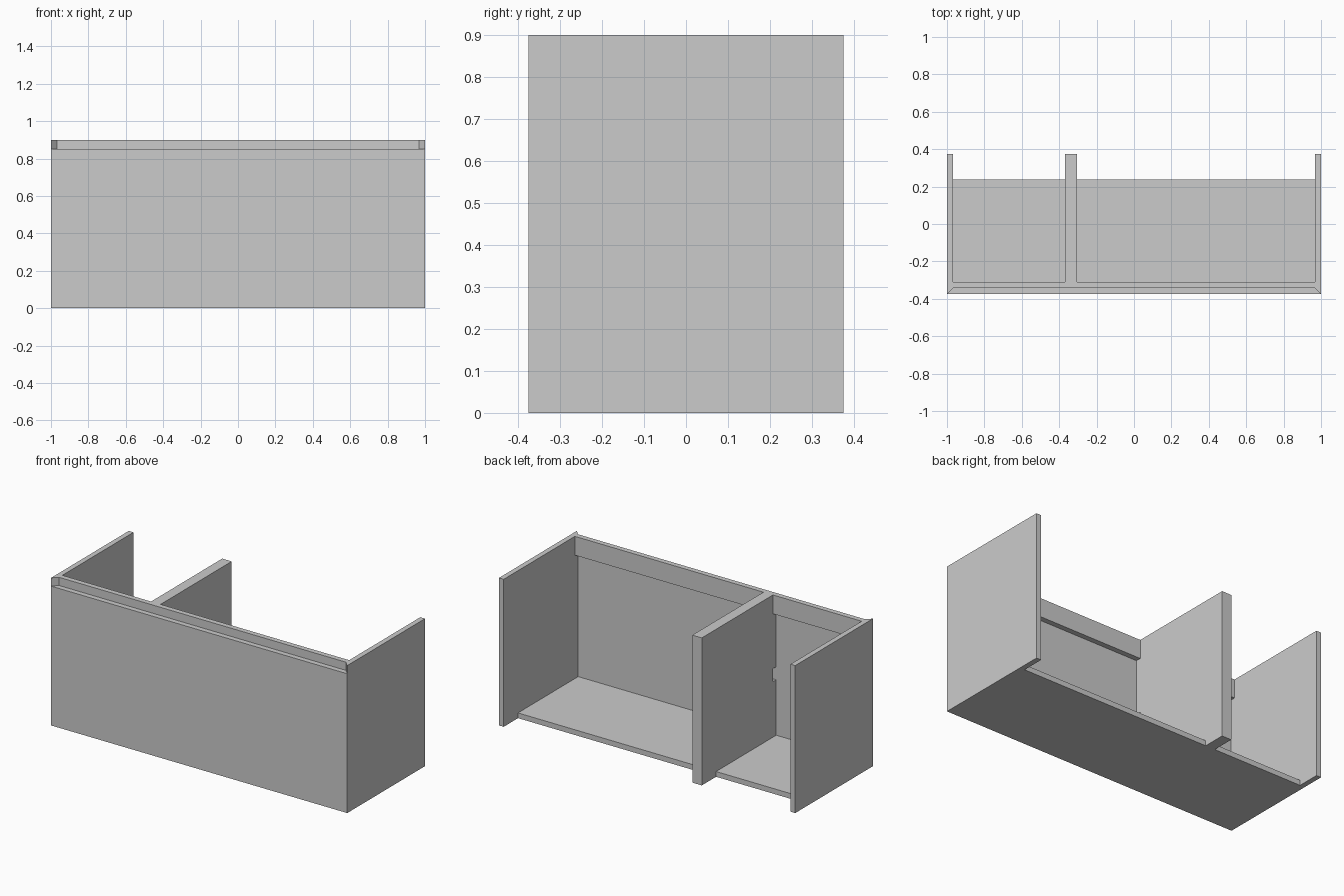
import bpy, bmesh
from mathutils import Vector

if "Cube" in bpy.data.objects:
    bpy.data.objects.remove(bpy.data.objects["Cube"])

T = 0.032            # board thickness
X, Y, H = 1.0, 0.375, 0.9
FI = -Y + T          # inner face of front panel
RI = FI + T          # inner face of rail


def extrude(name, pts, vec):
    """Board made by extruding a flat polygon along vec."""
    bm = bmesh.new()
    face = bm.faces.new([bm.verts.new(p) for p in pts])
    out = bmesh.ops.extrude_face_region(bm, geom=[face])
    verts = [g for g in out["geom"] if isinstance(g, bmesh.types.BMVert)]
    bmesh.ops.translate(bm, verts=verts, vec=Vector(vec))
    bmesh.ops.recalc_face_normals(bm, faces=bm.faces)
    mesh = bpy.data.meshes.new(name)
    bm.to_mesh(mesh)
    bm.free()
    obj = bpy.data.objects.new(name, mesh)
    bpy.context.collection.objects.link(obj)
    return obj


def box(name, x0, x1, y0, y1, z0, z1):
    pts = [(x0, y0, z0), (x1, y0, z0), (x1, y1, z0), (x0, y1, z0)]
    return extrude(name, pts, (0, 0, z1 - z0))


# Side panels, mitred at the front edge
for side, s in (("left", -1), ("right", 1)):
    outline = [(s * X, -Y, 0), (s * X, Y, 0), (s * (X - T), Y, 0), (s * (X - T), FI, 0)]
    extrude(side + "_side_panel", outline, (0, 0, H))

# Front panel with mitred ends, stopping short of the top
extrude("front_panel", [(-X, -Y, 0), (X, -Y, 0), (X - T, FI, 0), (-X + T, FI, 0)], (0, 0, 0.85))

# Top rail behind the front panel
box("top_rail", -X + T, X - T, FI, RI, 0.785, H)

# Double-thickness divider, notched around the rail and with a cable slot
D0, D1 = -0.369, -0.305
profile = [(FI, 0), (Y, 0), (Y, H), (RI, H), (RI, 0.785), (FI, 0.785),
           (FI, 0.45), (RI, 0.45), (RI, 0.37), (FI, 0.37)]
extrude("divider", [(D0, y, z) for y, z in profile], (D1 - D0, 0, 0))

# Floor boards either side of the divider
for name, x0, x1 in (("left_floor", -X + T, D0), ("right_floor", D1, X - T)):
    box(name, x0, x1, FI, 0.237, 0, T)
